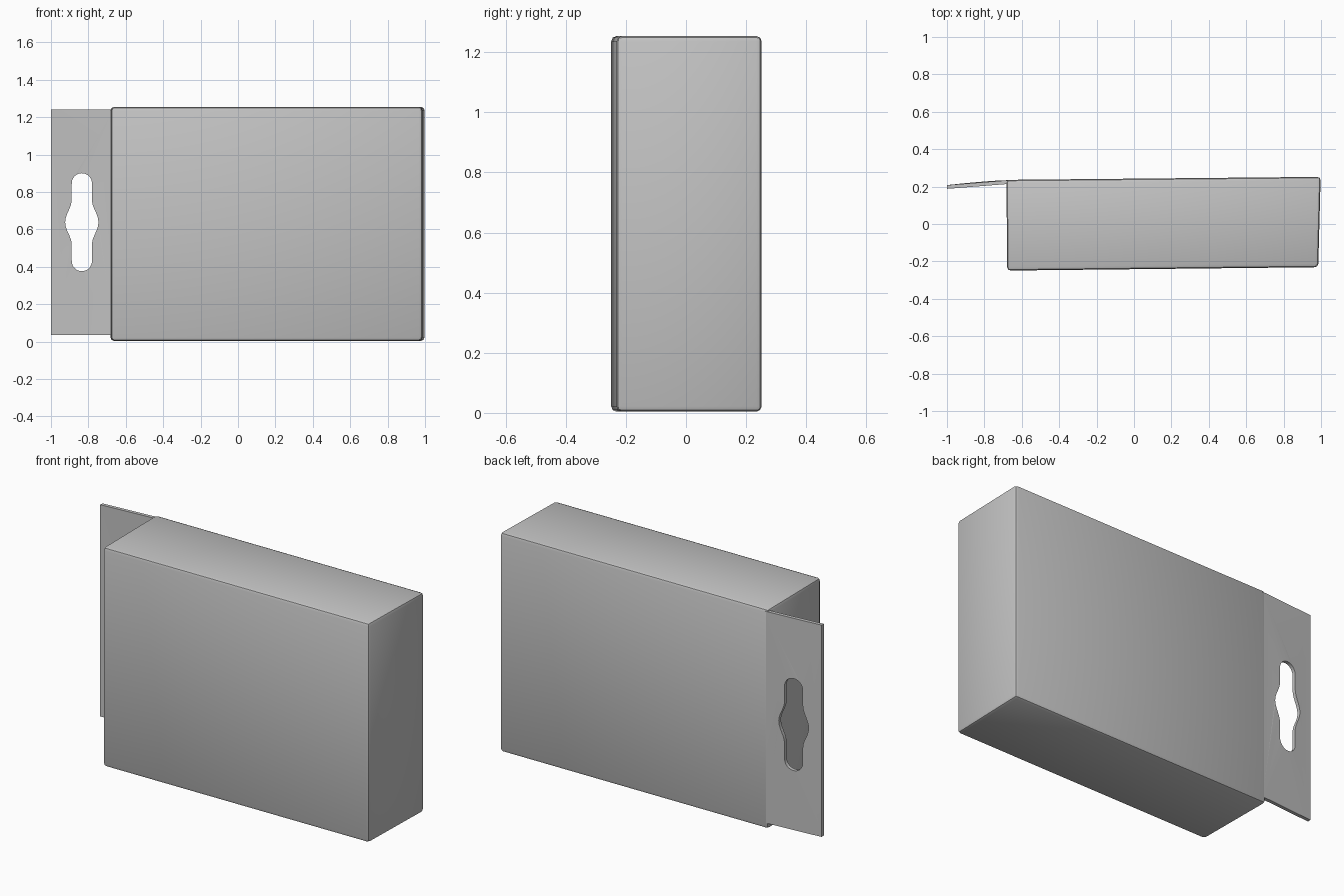
import bpy, bmesh, math
from mathutils import Vector

if "Cube" in bpy.data.objects:
    bpy.data.objects.remove(bpy.data.objects["Cube"])

card = bpy.data.materials.new("plain_grey_card")
card.diffuse_color = (0.55, 0.55, 0.55, 1.0)
card.use_nodes = True
card.node_tree.nodes["Principled BSDF"].inputs["Base Color"].default_value = card.diffuse_color


def finish(obj):
    """Give the part its colour and soft shading with sharp edges."""
    obj.data.materials.clear()
    obj.data.materials.append(card)
    bpy.ops.object.select_all(action='DESELECT')
    obj.select_set(True)
    bpy.context.view_layer.objects.active = obj
    bpy.ops.object.shade_smooth_by_angle(angle=math.radians(30))


# Carton body: slightly skewed box with softly rounded edges
plan = [(-0.678, -0.249), (0.985, -0.231), (0.998, 0.252), (-0.682, 0.236)]
bm = bmesh.new()
low = [bm.verts.new((x, y, 0.004)) for x, y in plan]
high = [bm.verts.new((x, y, 1.254)) for x, y in plan]
bm.faces.new(low[::-1])
bm.faces.new(high)
for i in range(4):
    j = (i + 1) % 4
    bm.faces.new((low[i], low[j], high[j], high[i]))
bmesh.ops.bevel(bm, geom=bm.edges[:], offset=0.018, segments=2,
                profile=0.5, affect='EDGES')
bmesh.ops.recalc_face_normals(bm, faces=bm.faces[:])
mesh = bpy.data.meshes.new("carton_body")
bm.to_mesh(mesh)
bm.free()
body = bpy.data.objects.new("carton_body", mesh)
bpy.context.collection.objects.link(body)
finish(body)


# Hang hole outline: upright slot with rounded ends and a bulge in the middle
def half_width(d):
    slot, half_height, bulge = 0.054, 0.262, 0.12
    d = abs(d)
    if d > half_height - slot:
        return math.sqrt(max(0.0, slot ** 2 - (d - half_height + slot) ** 2))
    if d < bulge:
        return slot + 0.035 * (0.5 + 0.5 * math.cos(math.pi * d / bulge))
    return slot


steps = 36
# Cosine spacing gives more points on the rounded ends
heights = [-0.262 * math.cos(math.pi * i / steps) for i in range(steps + 1)]
hole = [(-0.835 + half_width(d), 0.638 + d) for d in heights]
hole += [(-0.835 - half_width(d), 0.638 + d) for d in heights[-2:0:-1]]
outline = [(-1.0, 0.036), (-0.66, 0.036), (-0.66, 1.242), (-1.0, 1.242)]

# Hang tab: thin sheet with the hole, drawn flat and then stood upright
curve = bpy.data.curves.new("tab_profile", 'CURVE')
curve.dimensions = '2D'
curve.fill_mode = 'BOTH'
curve.extrude = 0.010
for points in (outline, hole):
    spline = curve.splines.new('POLY')
    spline.points.add(len(points) - 1)
    for p, (x, z) in zip(spline.points, points):
        p.co = (x, z, 0, 1)
    spline.use_cyclic_u = True
tab = bpy.data.objects.new("hang_tab", curve)
bpy.context.collection.objects.link(tab)
bpy.ops.object.select_all(action='DESELECT')
tab.select_set(True)
bpy.context.view_layer.objects.active = tab
bpy.ops.object.convert(target='MESH')
tab = bpy.context.view_layer.objects.active
tab.name = "hang_tab"

# Stand it up and lean its free edge slightly towards the front
for v in tab.data.vertices:
    x, z, depth = v.co
    t = (x + 1.0) / 0.34
    v.co = Vector((x, 0.198 + 0.027 * (1 - (1 - t) ** 1.4) - depth, z))
bm = bmesh.new()
bm.from_mesh(tab.data)
bmesh.ops.remove_doubles(bm, verts=bm.verts[:], dist=0.0001)
bmesh.ops.recalc_face_normals(bm, faces=bm.faces[:])
bm.to_mesh(tab.data)
bm.free()
finish(tab)
